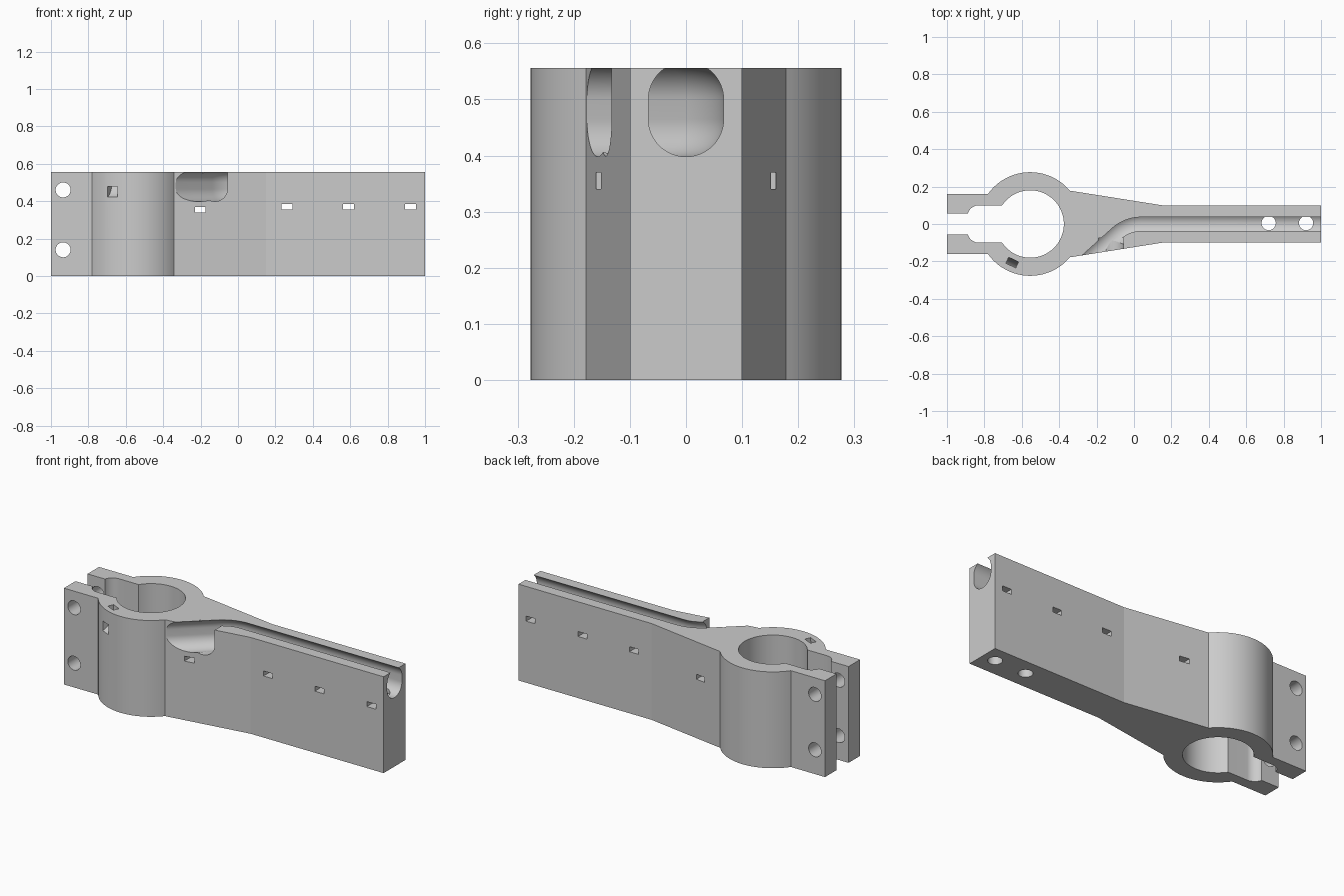
import bpy, bmesh
from math import sin, cos, asin, pi, radians, degrees
from mathutils import Matrix, Vector

if "Cube" in bpy.data.objects:
    bpy.data.objects.remove(bpy.data.objects["Cube"])

HEIGHT = 0.556
RING_X = -0.555

grey = bpy.data.materials.new("light grey")
grey.use_nodes = True
grey.diffuse_color = (0.6, 0.6, 0.6, 1)
grey.node_tree.nodes["Principled BSDF"].inputs["Base Color"].default_value = (0.6, 0.6, 0.6, 1)


def arc(cx, cy, rx, ry, start, end, steps):
    """Points on an ellipse between two angles in degrees."""
    angles = [radians(start + (end - start) * i / steps) for i in range(steps + 1)]
    return [(cx + rx * cos(a), cy + ry * sin(a)) for a in angles]


def mirrored(half):
    """Close a half outline across the x axis."""
    return half + [(x, -y) for x, y in reversed(half) if abs(y) > 1e-6]


def loft(name, rings):
    """Solid through a row of closed cross-sections."""
    bm = bmesh.new()
    loops = [[bm.verts.new(p) for p in ring] for ring in rings]
    n = len(loops[0])
    for a, b in zip(loops, loops[1:]):
        for i in range(n):
            j = (i + 1) % n
            bm.faces.new((a[i], a[j], b[j], b[i]))
    bm.faces.new(loops[0][::-1])
    bm.faces.new(loops[-1])
    bmesh.ops.recalc_face_normals(bm, faces=bm.faces)
    mesh = bpy.data.meshes.new(name)
    bm.to_mesh(mesh)
    bm.free()
    mesh.materials.append(grey)
    obj = bpy.data.objects.new(name, mesh)
    bpy.context.collection.objects.link(obj)
    return obj


def prism(name, outline, low, high, matrix=Matrix()):
    return loft(name, [[matrix @ Vector((x, y, z)) for x, y in outline] for z in (low, high)])


def cut(cutter):
    cutter.hide_render = True
    mod = body.modifiers.new(cutter.name, "BOOLEAN")
    mod.operation = "DIFFERENCE"
    mod.solver = "EXACT"
    mod.object = cutter
    bpy.context.view_layer.objects.active = body
    bpy.ops.object.modifier_apply(modifier=mod.name)
    bpy.data.objects.remove(cutter)


along_y = Matrix.Rotation(pi / 2, 4, "X")   # turns outline (x, y) into (x, z)

# Clamp and arm outline
R = 0.277
half = [(1, 0.1), (0.15, 0.1)]
half += arc(RING_X, 0, R, R, 40, 180 - degrees(asin(0.16 / R)), 32)
half += [(-1, 0.16)]
body = prism("clamp_arm", mirrored(half), 0, HEIGHT)

# Bore with stepped clamping slot
r = 0.18
half = arc(RING_X, 0, r, r, 0, 180 - degrees(asin(0.1 / r)), 44)
half += arc(-0.83, 0.04, 0.06, 0.06, 90, 165.5, 14) + [(-1.1, 0.055)]
cut(prism("bore", mirrored(half), -0.1, 0.7))

# Cable channel: rounded section swept along the arm, bending out of the front
W = 0.067
section = arc(0, 0.465, W, W, 180, 360, 32) + arc(0, 0.5, W, W, 0, 180, 32)
turn, bend = radians(42), 0.2
path = [(1.1, 0, 0)]
for i in range(15):
    a = turn * i / 14
    path.append((0.04 - bend * sin(a), -bend * (1 - cos(a)), a))
x, y, a = path[-1]
path.append((x - 0.4 * cos(a), y - 0.4 * sin(a), a))
cut(loft("cable_channel", [[(x - u * sin(a), y + u * cos(a), z) for u, z in section]
                           for x, y, a in path]))

# Widened mouth of the channel
mouth = arc(-0.123, 0.466, W, W, 180, 360, 32) + [(-0.123 + W, 0.7), (-0.123 - W, 0.7)]
cut(prism("channel_mouth", mouth, 0.075, 0.35, along_y))

# Bolt holes through the clamp ears
for z in (0.14, 0.46):
    cut(prism("bolt_hole", arc(-0.935, z, 0.04, 0.04, 0, 352.5, 47), -0.5, 0.5, along_y))

# Upright holes from the underside into the channel
for x in (0.72, 0.92):
    cut(prism("pin_hole", arc(x, 0.005, 0.038, 0.038, 0, 352.5, 47), -0.1, 0.47))

# Tie slots across the arm
for x, z in ((-0.202, 0.355), (0.262, 0.37), (0.59, 0.37), (0.922, 0.37)):
    slot = [(x + sx * 0.029, z + sz * 0.0145) for sx, sz in ((-1, -1), (1, -1), (1, 1), (-1, 1))]
    cut(prism("tie_slot", slot, -0.5, 0.5, along_y))

# Curved tie slot from the top of the ring out through its side
d = Vector((-sin(radians(25)), -cos(radians(25)), 0))
up = Vector((0, 0, 1))
frame = Matrix((d, up, d.cross(up))).transposed().to_4x4()
frame.translation = (RING_X, 0, 0)
curve = [(0.21, 0.65)] + arc(0.29, 0.545, 0.08, 0.125, 180, 270, 14) + [(0.35, 0.42)]
curve += [(0.35, 0.475)] + arc(0.29, 0.545, 0.045, 0.07, 270, 180, 14) + [(0.245, 0.65)]
cut(prism("ring_tie_slot", curve, -0.029, 0.029, frame))

# Smooth curves, crisp edges
bpy.ops.object.select_all(action="DESELECT")
body.select_set(True)
bpy.context.view_layer.objects.active = body
bpy.ops.object.shade_smooth_by_angle(angle=radians(8))
